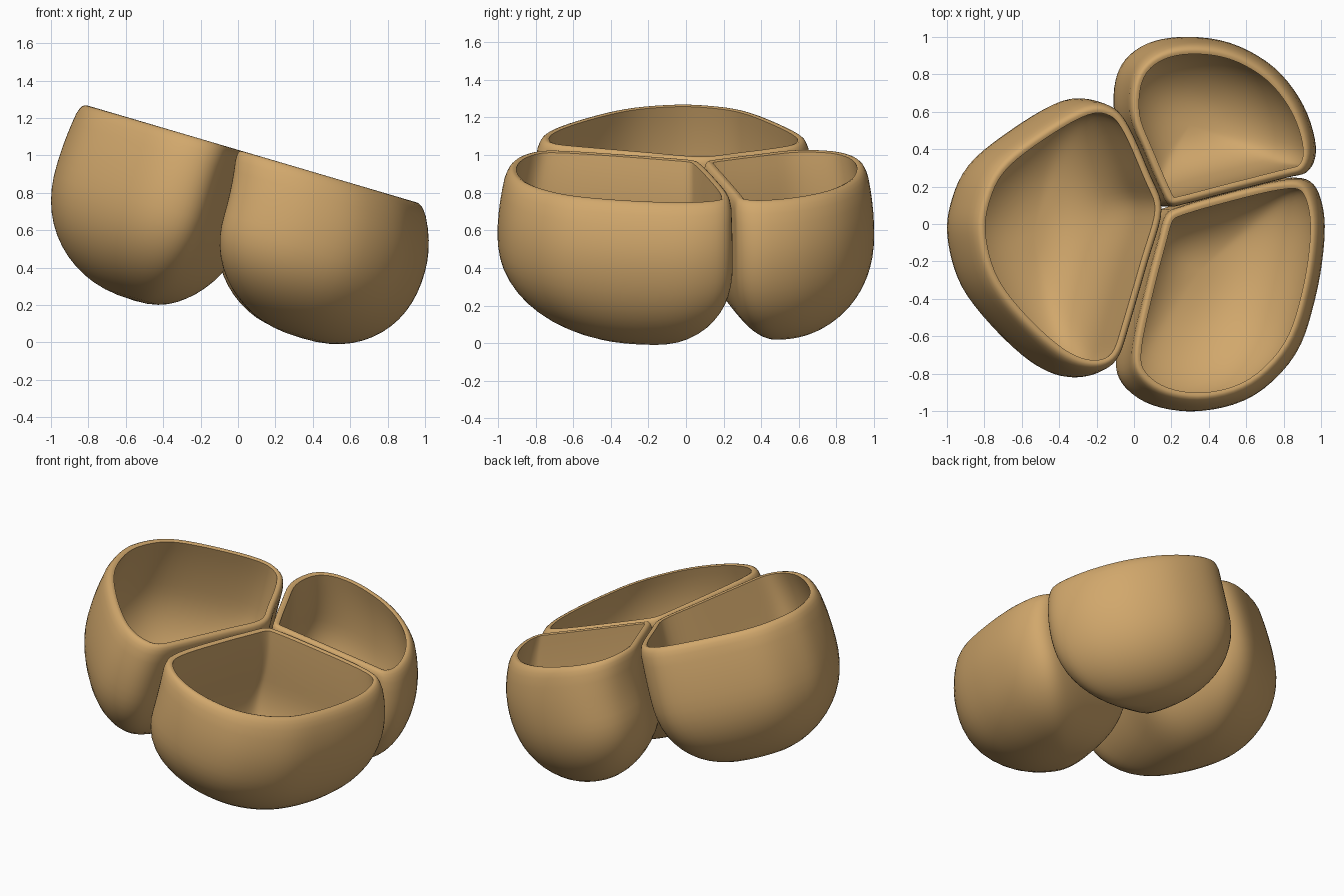
import bpy, bmesh, math
from mathutils import Vector

cube = bpy.data.objects.get("Cube")
if cube:
    bpy.data.objects.remove(cube, do_unlink=True)

TILT = math.radians(16.4)   # slope of the shared rim plane
RIM_Z = 1.03
BELLY = 0.35                # depth of the widest section
WALL = 0.047
POWER = 2.35                # roundness of the underside

clay = bpy.data.materials.new("warm_tan")
clay.use_nodes = True
tan = (0.64, 0.39, 0.15, 1)
clay.diffuse_color = tan
clay.node_tree.nodes["Principled BSDF"].inputs["Base Color"].default_value = tan
clay.node_tree.nodes["Principled BSDF"].inputs["Roughness"].default_value = 0.7


def smooth_loop(points, steps=5):
    """Closed Catmull-Rom curve through the points."""
    pts = [Vector(p) for p in points]
    n, out = len(pts), []
    for i in range(n):
        a, b, c, d = (pts[(i + k - 1) % n] for k in range(4))
        for j in range(steps):
            t = j / steps
            out.append(0.5 * (2 * b + (c - a) * t + (2 * a - 5 * b + 4 * c - d) * t * t
                              + (3 * b - a - 3 * c + d) * t ** 3))
    return out


def relax(loop, reach=1):
    """Average every point with its neighbours within reach."""
    n, span = len(loop), range(-reach, reach + 1)
    return [sum((loop[(i + k) % n] for k in span), Vector((0, 0))) / len(span) for i in range(n)]


def inset(loop, amount, steps=4):
    """Move a counter-clockwise loop inward in small relaxed steps."""
    n = len(loop)
    for _ in range(steps if amount else 0):
        normals = [(loop[(i + 1) % n] - loop[i - 1]).normalized() for i in range(n)]
        moved = [p + Vector((-t.y, t.x)) * amount / steps for p, t in zip(loop, normals)]
        loop = [p.lerp(q, 0.4) for p, q in zip(moved, relax(moved))]
    return loop


def make_bowl(name, outline, rim_scale, rim_shift, bottom, depth):
    loop = smooth_loop(outline)
    if sum(a.cross(b) for a, b in zip(loop, loop[1:] + loop[:1])) < 0:
        loop.reverse()
    soft = relax(loop, 7)
    corner, base = Vector(outline[0]), Vector(bottom)

    def section(d, thick, floor):
        """Outline at depth d below the rim."""
        if d <= BELLY:
            k = (1 - d / BELLY) ** 2
            su, sv = (1 + (s - 1) * k for s in rim_scale)
            ring = [corner + Vector(((p.x - corner.x) * su + rim_shift * k,
                                     (p.y - corner.y) * sv)) for p in loop]
            return inset(ring, thick)
        f = (d - BELLY) / (floor - BELLY)
        s = (1 - f ** POWER) ** (1 / POWER)
        blend = min(1, 1.3 * f * f)     # corners soften toward the underside
        ring = [p.lerp(q, blend) for p, q in zip(loop, soft)]
        return [base + (p - base) * s for p in inset(ring, thick)]

    bm = bmesh.new()

    def add_ring(d, thick, floor):
        return [bm.verts.new((p.x, p.y, -d)) for p in section(d, thick, floor)]

    def depths(floor):
        lower = [BELLY + (floor - BELLY) * math.sin(math.pi / 2 * i / 14) for i in range(1, 14)]
        return [BELLY * i / 6 for i in range(1, 7)] + lower

    # outer shell from underside to rim, rounded lip, then the hollow
    rings = [add_ring(d, 0, depth) for d in reversed(depths(depth))]
    rings += [add_ring(d, t * WALL, depth)
              for d, t in ((.03, .06), (.012, .2), (.003, .4), (0, .65), (.006, 1))]
    floor = depth - WALL
    rings += [add_ring(d, WALL, floor) for d in depths(floor)]
    n = len(loop)
    for a, b in zip(rings, rings[1:]):
        for i in range(n):
            j = (i + 1) % n
            bm.faces.new((a[i], a[j], b[j], b[i]))
    for ring, d in ((rings[0], depth), (rings[-1], floor)):
        tip = bm.verts.new((base.x, base.y, -d))
        for i in range(n):
            bm.faces.new((ring[i], ring[(i + 1) % n], tip))
    bmesh.ops.recalc_face_normals(bm, faces=bm.faces)

    mesh = bpy.data.meshes.new(name)
    bm.to_mesh(mesh)
    bm.free()
    mesh.materials.append(clay)
    bowl = bpy.data.objects.new(name, mesh)
    bpy.context.collection.objects.link(bowl)
    bowl.location.z = RIM_Z
    bowl.rotation_euler.y = TILT
    bpy.ops.object.select_all(action='DESELECT')
    bowl.select_set(True)
    bpy.context.view_layer.objects.active = bowl
    bpy.ops.object.shade_smooth_by_angle(angle=math.radians(50))


# each outline starts at the corner where the three bowls meet
make_bowl("large_right_bowl",
          [(.17, .08), (.1, .27), (-.02, .54), (-.12, .65), (-.28, .66), (-.55, .51), (-.79, .32),
           (-.89, .1), (-.9, -.1), (-.82, -.35), (-.62, -.59), (-.4, -.77), (-.22, -.82),
           (-.09, -.76), (-.02, -.57), (.09, -.2)],
          (.97, .95), 0, (-.3, -.05), .93)
make_bowl("front_left_bowl",
          [(.23, .05), (.33, .1), (.55, .16), (.9, .24), (1.06, .23), (1.13, .1), (1.14, -.1),
           (1.09, -.4), (.98, -.7), (.75, -.92), (.47, -1), (.22, -.97), (.06, -.86), (.03, -.7),
           (.11, -.35), (.18, -.1)],
          (.93, .95), -.05, (.61, -.25), .87)
make_bowl("back_left_bowl",
          [(.25, .1), (.19, .2), (.1, .4), (.02, .6), (.04, .82), (.16, .95), (.36, 1), (.62, .97),
           (.86, .84), (1.02, .64), (1.09, .42), (1.05, .29), (.92, .25), (.55, .16), (.35, .11)],
          (.94, .95), -.05, (.55, .53), .86)
